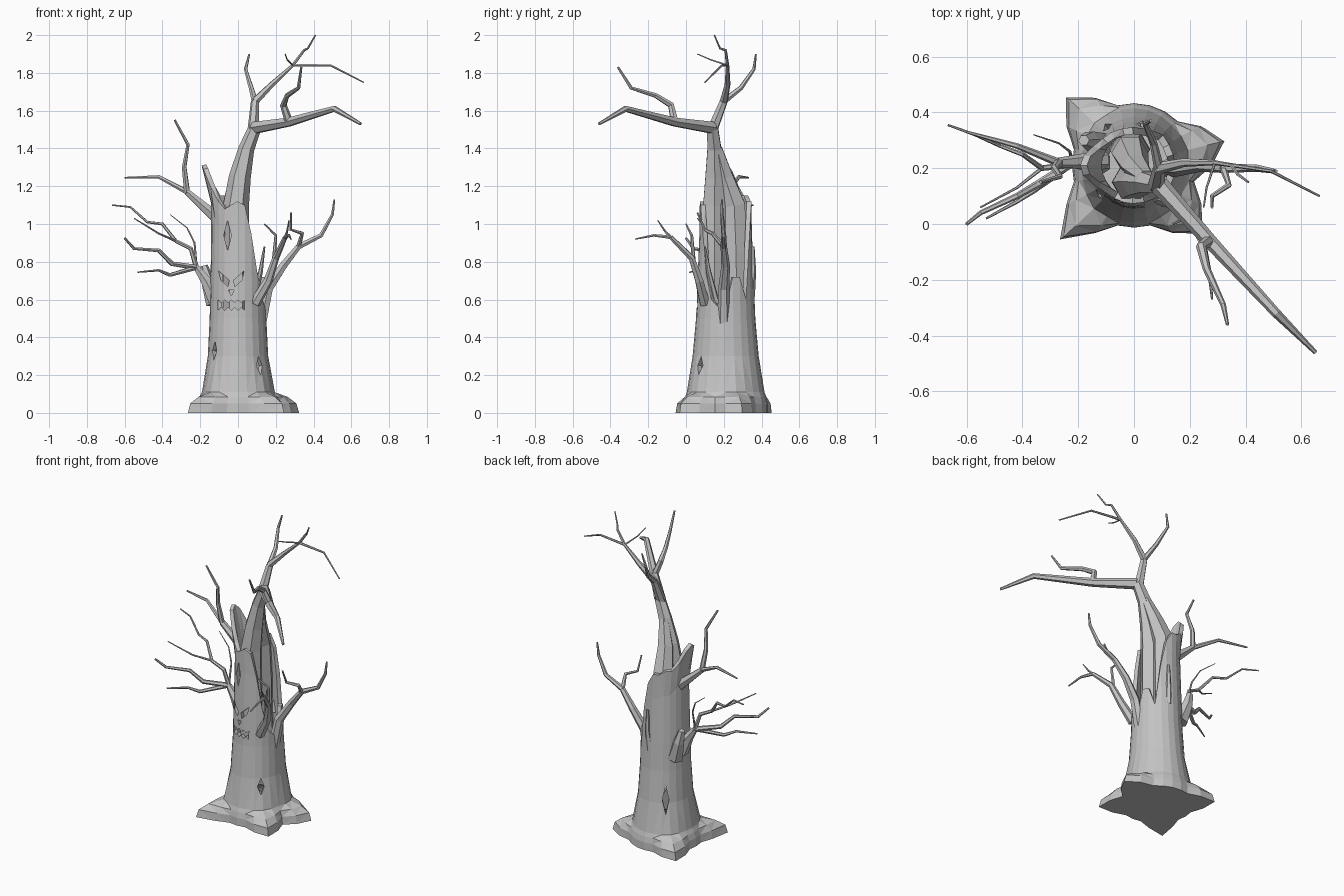
import bpy, bmesh, math
from mathutils import Vector

cube = bpy.data.objects.get("Cube")
if cube:
    bpy.data.objects.remove(cube, do_unlink=True)

bark = bpy.data.materials.new("bark_grey")
bark.use_nodes = True
GREY = (0.55, 0.55, 0.55, 1)
bark.diffuse_color = GREY
bark.node_tree.nodes["Principled BSDF"].inputs["Base Color"].default_value = GREY

AXIS_Y = 0.21
SIDES = 24
STEP = 360 // SIDES


def add_object(name, data):
    obj = bpy.data.objects.new(name, data)
    bpy.context.scene.collection.objects.link(obj)
    return obj


def bake(obj):
    """Replace an object by a plain mesh with its modifiers or bevel applied."""
    bpy.context.view_layer.update()
    depsgraph = bpy.context.evaluated_depsgraph_get()
    mesh = bpy.data.meshes.new_from_object(obj.evaluated_get(depsgraph))
    name = obj.name
    bpy.data.objects.remove(obj, do_unlink=True)
    mesh.materials.clear()
    mesh.materials.append(bark)
    for poly in mesh.polygons:
        poly.use_smooth = False
        poly.material_index = 0
    return add_object(name, mesh)


def tube(name, radii, points):
    """Angular tube along a path with a radius at each point."""
    curve = bpy.data.curves.new(name, "CURVE")
    curve.dimensions = "3D"
    curve.bevel_depth = 1
    curve.bevel_resolution = 1
    curve.use_fill_caps = True
    spline = curve.splines.new("POLY")
    spline.points.add(len(points) - 1)
    for point, co, radius in zip(spline.points, points, radii):
        point.co = (*co, 1)
        point.radius = radius
    return bake(add_object(name, curve))


def branch(name, thick, thin, *points):
    """Tube that tapers evenly from its thick to its thin end."""
    last = len(points) - 1
    return tube(name, [thick + (thin - thick) * i / last for i in range(last + 1)], points)


# Hollow trunk: rings of (height, radius x, radius y, share of root bulge)
rings = [(0, .215, .215, 1), (.05, .21, .215, .92), (.085, .2, .21, .6),
         (.11, .19, .205, .08), (.3, .16, .175, 0), (.5, .15, .157, 0)]
roots = {15: .12, 135: .13, 225: .16, 315: .13}
# Broken rim height for each side, counter-clockwise from the open side
rim = [.56, .72, .72, .6, .88, 1.05, 1.12, 1.12, 1.15, 1.15, 1.2, 1.28,
       1.31, 1.29, 1.2, 1.12, 1.08, 1.1, 1.12, 1.1, .95, .74, .6, .56]


def root_bulge(angle):
    if angle in roots:
        return roots[angle]
    beside = any((angle + turn) % 360 in roots for turn in (-STEP, STEP))
    return .065 if beside else .008


bm = bmesh.new()
columns = []
for side in range(SIDES):
    angle = side * STEP
    c, s = math.cos(math.radians(angle)), math.sin(math.radians(angle))
    column = []
    for z, rx, ry, share in rings:
        grow = share * root_bulge(angle)
        column.append(bm.verts.new(((rx + grow) * c, AXIS_Y + (ry + grow) * s, z)))
    low = rings[-1][0]
    for part in (.45, .75, 1):
        z = low + (rim[side] - low) * part
        shrink = .02 * min(1, (z - low) / .5)
        lean = -.05 * max(0, z - 1.1) / .2
        column.append(bm.verts.new(((.15 - shrink / 2) * c + lean,
                                    AXIS_Y + (.157 - shrink) * s, z)))
    columns.append(column)
centre = bm.verts.new((0, AXIS_Y, 0))
for side in range(SIDES):
    left, right = columns[side], columns[(side + 1) % SIDES]
    bm.faces.new((right[0], left[0], centre))
    for r in range(len(left) - 1):
        bm.faces.new((left[r], right[r], right[r + 1], left[r + 1]))
mesh = bpy.data.meshes.new("trunk")
bm.to_mesh(mesh)
bm.free()
trunk = add_object("trunk", mesh)
shell = trunk.modifiers.new("shell", "SOLIDIFY")
shell.thickness = .025
shell.offset = -1
trunk.modifiers.new("facets", "TRIANGULATE")
trunk = bake(trunk)


def carve(outline, angle=270):
    """Cut an outline of (across, height) points through the bark."""
    a = math.radians(angle)
    out = Vector((math.cos(a), math.sin(a), 0))
    across = Vector((-out.y, out.x, 0))
    base = Vector((0, AXIS_Y, 0))
    cut = bmesh.new()
    near, far = [[cut.verts.new(base + out * d + across * u + Vector((0, 0, z)))
                  for u, z in outline] for d in (.09, .3)]
    cut.faces.new(near)
    cut.faces.new(far)
    for i in range(len(near)):
        j = (i + 1) % len(near)
        cut.faces.new((near[i], near[j], far[j], far[i]))
    bmesh.ops.recalc_face_normals(cut, faces=cut.faces)
    cut_mesh = bpy.data.meshes.new("cutter")
    cut.to_mesh(cut_mesh)
    cut.free()
    cutter = add_object("cutter", cut_mesh)
    cutter.hide_render = True
    mod = trunk.modifiers.new("carve", "BOOLEAN")
    mod.operation = "DIFFERENCE"
    mod.solver = "EXACT"
    mod.object = cutter
    return cutter


def diamond(u, z, wide, tall):
    return [(u - wide, z), (u, z - tall), (u + wide, z), (u, z + tall)]


# Carved face: slanted eyes, small nose, ragged mouth
FACE_X = -.035
cutters = []
for sign in (-1, 1):
    eye = [(.068, .752), (.055, .702), (.018, .668), (.012, .702)]
    cutters.append(carve([(FACE_X + sign * u, z) for u, z in eye]))
cutters.append(carve([(FACE_X - .015, .65), (FACE_X, .62), (FACE_X + .015, .65)]))
teeth = 8
upper = [(FACE_X - .07 + .14 * i / teeth, .597 - .015 * (i % 2)) for i in range(teeth + 1)]
lower = [(u, .543 + .018 * (i % 2)) for i, (u, z) in enumerate(upper)]
cutters.append(carve(upper + lower[::-1]))

# Knot holes around the trunk
cutters.append(carve(diamond(-.055, .94, .02, .08)))
for angle, z, tall in ((220, .33, .05), (310, .25, .05), (125, .32, .09)):
    cutters.append(carve(diamond(0, z, .02, tall), angle))
trunk = bake(trunk)
for cutter in cutters:
    bpy.data.objects.remove(cutter, do_unlink=True)

# Two heartwood columns, with a cleft between them, merge below the crown fork
fork = (.09, .14, 1.51)
tube("front_heartwood", (.07, .07, .068, .058, .042, .034),
     [(-.01, .15, .45), (-.01, .15, .85), (-.01, .15, 1.1), (.01, .153, 1.25),
      (.045, .15, 1.4), fork])
tube("back_heartwood", (.072, .072, .066, .05, .03),
     [(-.015, .27, .45), (-.015, .265, .85), (-.015, .255, 1.1), (.005, .205, 1.25),
      (.045, .165, 1.4)])

# Crown: long forward bough and its side shoot
bough = (.27, -.06, 1.54)
branch("forward_bough", .035, .008, fork, bough, (.51, -.32, 1.61), (.65, -.46, 1.53))
branch("forward_shoot", .022, .006, bough, (.24, -.08, 1.63), (.26, -.16, 1.68),
       (.32, -.29, 1.72), (.335, -.36, 1.83))

# Crown: upright branch with twigs
upright = (.09, .2, 1.65)
joint = (.29, .22, 1.84)
branch("upright_branch", .03, .022, (.08, .14, 1.5), upright)
branch("upright_stem", .022, .009, upright, (.18, .22, 1.74), joint)
branch("top_twig", .009, .004, joint, (.35, .21, 1.92), (.37, .18, 1.93), (.41, .15, 2.0))
branch("long_twig", .008, .004, joint, (.49, .19, 1.84), (.665, .1, 1.75))
branch("short_twig", .005, .003, joint, (.26, .13, 1.87), (.25, .06, 1.9))
branch("back_twig", .018, .005, upright, (.07, .29, 1.72), (.04, .36, 1.82), (.06, .37, 1.9))

# Upper branch on the -x side
elbow = (-.27, .22, 1.17)
branch("upper_side_branch", .035, .018, (-.11, .23, 1.03), elbow)
branch("upper_side_rise", .017, .006, elbow, (-.285, .2, 1.3), (-.265, .17, 1.42),
       (-.335, .15, 1.55))
branch("upper_side_reach", .015, .005, elbow, (-.42, .28, 1.25), (-.6, .33, 1.245))

# Lower branch cluster on the -x side
hub = (-.22, .22, .77)
bend = (-.33, .2, .91)
branch("side_collar", .05, .02, (-.12, .28, .58), (-.16, .3, .7), (-.18, .3, .78))
branch("side_branch", .045, .018, (-.12, .22, .6), (-.17, .22, .7), hub)
branch("side_low_twig", .014, .004, hub, (-.36, .12, .73), (-.42, .08, .755), (-.53, .02, .745))
branch("side_mid_branch", .016, .006, hub, (-.35, .14, .79), (-.42, .1, .86),
       (-.55, .04, .87), (-.6, 0, .925))
branch("side_high_stem", .014, .01, hub, (-.25, .21, .87), bend)
branch("side_high_branch", .01, .004, bend, (-.4, .25, 1.0), (-.48, .28, 1.01),
       (-.57, .32, 1.09), (-.667, .355, 1.1))
branch("side_spur", .007, .003, bend, (-.42, .13, .95), (-.55, .06, 1.03))
branch("side_thin_twig", .007, .002, hub, (-.23, .26, .9), (-.27, .29, .98), (-.36, .32, 1.05))

# Branches on the open +x side
crook = (.32, .2, .88)
branch("open_side_branch", .035, .017, (.12, .2, .48), (.16, .2, .66), (.24, .21, .78), crook)
branch("open_side_reach", .017, .005, crook, (.44, .2, .94), (.5, .19, 1.05), (.51, .19, 1.13))
branch("open_side_shoot", .014, .005, crook, (.34, .14, .95), (.28, .1, .97), (.28, .06, 1.06))

# Forward branch beside the opening
split = (.25, -.08, .93)
branch("forward_low_branch", .03, .012, (.09, .1, .58), (.16, .07, .7), (.2, .03, .82), split)
branch("forward_low_tip", .011, .004, split, (.27, -.17, .94), (.28, -.27, .92))
branch("forward_low_twig", .009, .003, split, (.26, -.11, .96), (.27, -.15, 1.02))
branch("forward_low_spur", .012, .004, (.19, .04, .8), (.2, .03, .94), (.14, 0, 1.0))
branch("inner_shoot", .02, .005, (.08, .16, .58), (.12, .12, .75), (.14, .1, .88))

# Splinter on the back of the trunk
branch("back_splinter", .025, .008, (.02, .34, .62), (.03, .355, .75), (.03, .355, .88))
